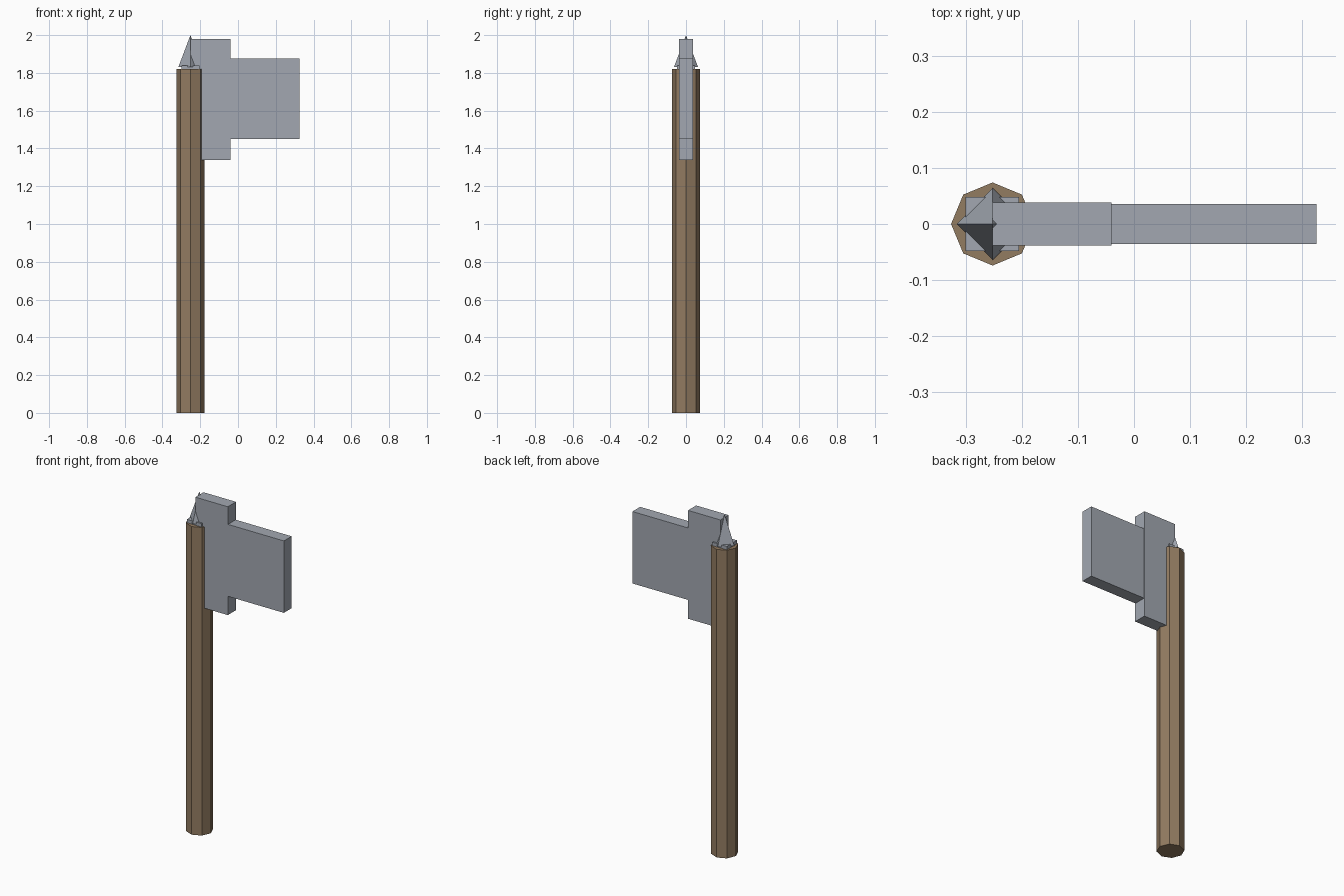
import bpy
from math import pi

if "Cube" in bpy.data.objects:
    bpy.data.objects.remove(bpy.data.objects["Cube"])

def material(name, color):
    m = bpy.data.materials.new(name)
    m.diffuse_color = color
    m.use_nodes = True
    m.node_tree.nodes["Principled BSDF"].inputs["Base Color"].default_value = m.diffuse_color
    return m

WOOD = material("wood", (0.29, 0.20, 0.12, 1))
STEEL = material("steel", (0.36, 0.39, 0.44, 1))
AXIS_X = -0.252

def finish(name, mat):
    ob = bpy.context.object
    ob.name = name
    ob.data.materials.append(mat)
    return ob

def box(name, x, y, z, mat):
    bpy.ops.mesh.primitive_cube_add(
        size=1, location=[(a + b) / 2 for a, b in (x, y, z)])
    ob = finish(name, mat)
    ob.scale = [b - a for a, b in (x, y, z)]
    return ob

# Octagonal wooden handle
bpy.ops.mesh.primitive_cylinder_add(vertices=8, radius=0.074, depth=1.82,
                                    location=(AXIS_X, 0, 0.91))
finish("handle", WOOD)

# Axe head: thick socket block and narrower blade slab
box("head_block", (-0.252, -0.04), (-0.038, 0.038), (1.34, 1.98), STEEL)
box("blade", (-0.08, 0.325), (-0.036, 0.036), (1.45, 1.875), STEEL)

# Square cap on the handle end
box("cap", (-0.3, -0.205), (-0.048, 0.048), (1.79, 1.84), STEEL)

# Four-sided top spike with corners on the axes
bpy.ops.mesh.primitive_cone_add(vertices=4, radius1=0.064, radius2=0, depth=0.17,
                                location=(AXIS_X, 0, 1.915))
finish("spike", STEEL)
